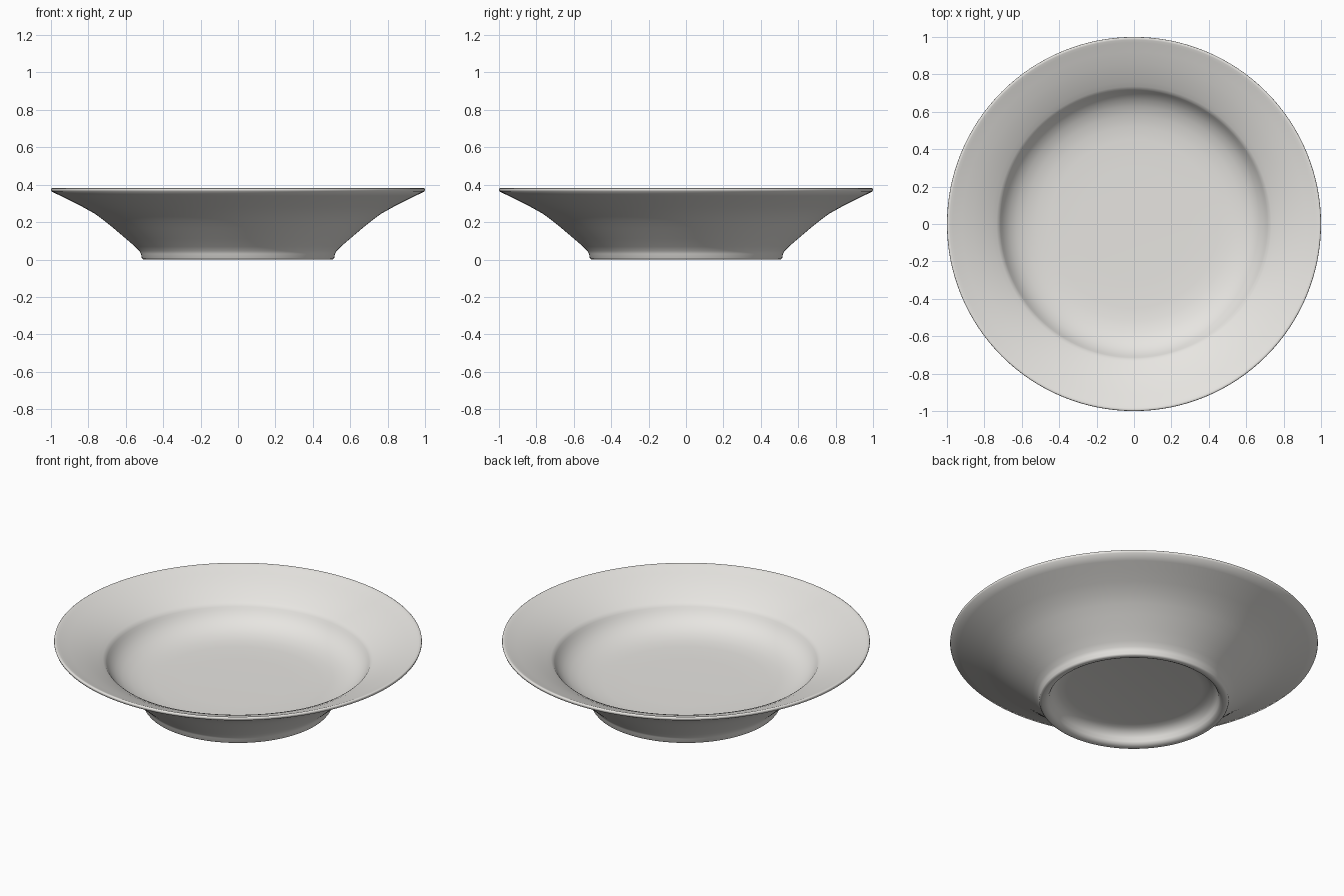
import bpy, bmesh, math

if "Cube" in bpy.data.objects:
    bpy.data.objects.remove(bpy.data.objects["Cube"])

# Cross-section (radius, height): from centre of well, over the rim, down to the foot recess
PROFILE = [
    (0, .130), (.30, .130), (.45, .132), (.52, .137), (.58, .149), (.63, .168),
    (.665, .191), (.69, .215), (.705, .236), (.714, .25), (.722, .262), (.735, .271),  # well wall
    (.76, .285), (.80, .306), (.86, .333), (.92, .356), (.97, .374), (.985, .380),
    (.994, .382), (.999, .379), (1.0, .373), (.997, .364),               # lip
    (.95, .341), (.90, .316), (.83, .281), (.767, .246), (.715, .208), (.666, .168),
    (.60, .112), (.55, .069), (.527, .046), (.518, .03), (.515, .009), (.510, .002),
    (.50, 0), (.485, .001), (.47, .008), (.462, .02), (.455, .04), (.44, .062),
    (.41, .078), (.37, .084), (0, .084),                                 # foot recess
]
SIDES = 128

glaze = bpy.data.materials.new("warm_white_glaze")
glaze.diffuse_color = (.80, .785, .755, 1)
glaze.use_nodes = True
glaze.node_tree.nodes["Principled BSDF"].inputs["Base Color"].default_value = glaze.diffuse_color

# Lathe the section around z
bm = bmesh.new()
verts = [bm.verts.new((r, 0, z)) for r, z in PROFILE]
edges = [bm.edges.new(p) for p in zip(verts, verts[1:])]
bmesh.ops.spin(bm, geom=verts + edges, cent=(0, 0, 0), axis=(0, 0, 1),
               angle=2 * math.pi, steps=SIDES, use_duplicate=False)
bmesh.ops.remove_doubles(bm, verts=bm.verts, dist=1e-5)
bmesh.ops.recalc_face_normals(bm, faces=bm.faces)
mesh = bpy.data.meshes.new("bowl")
bm.to_mesh(mesh)
bm.free()
mesh.materials.append(glaze)
bowl = bpy.data.objects.new("footed_bowl", mesh)
bpy.context.collection.objects.link(bowl)
mesh.polygons.foreach_set("use_smooth", [True] * len(mesh.polygons))
mesh.update()
